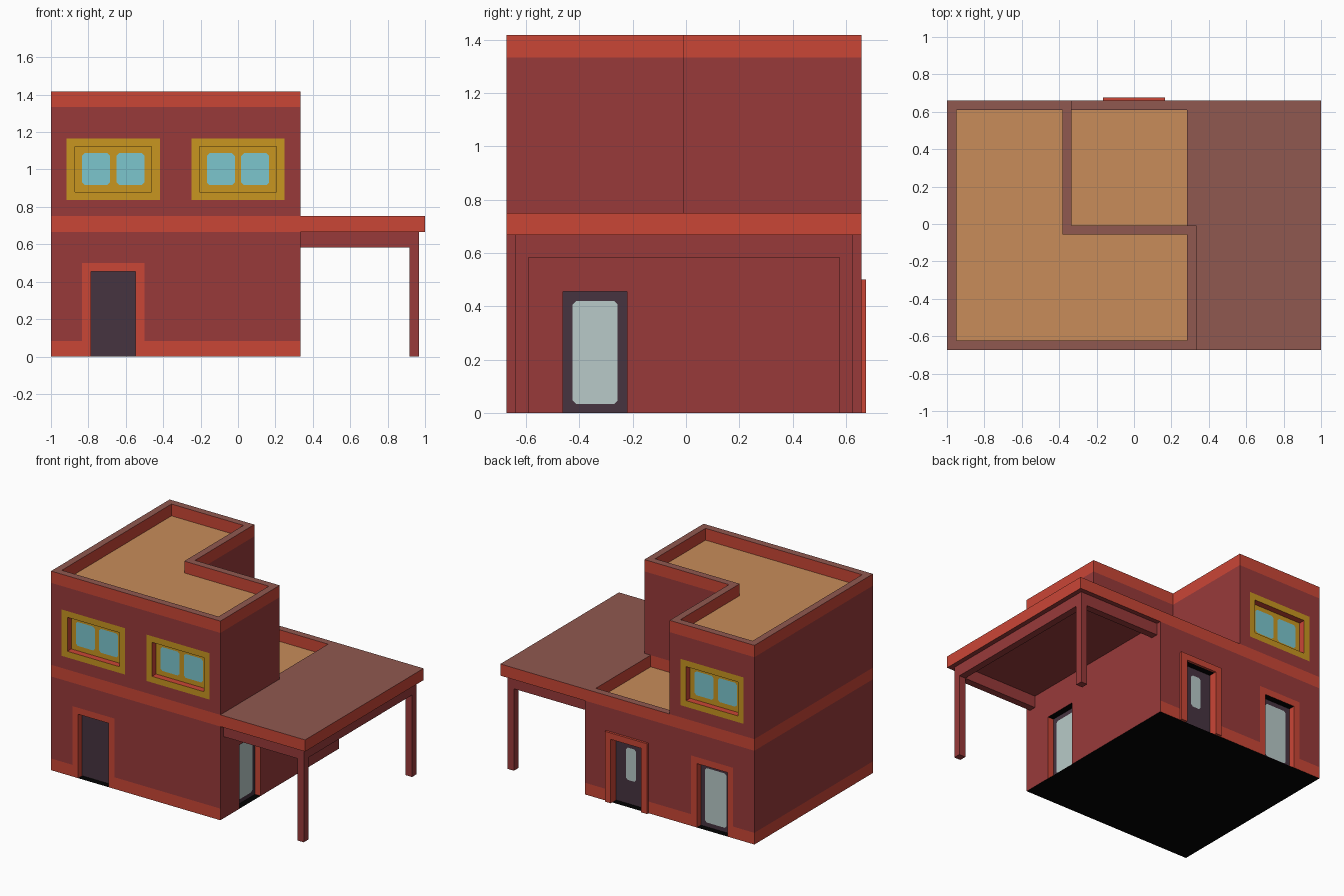
import bpy
from mathutils import Vector

if "Cube" in bpy.data.objects:
    bpy.data.objects.remove(bpy.data.objects["Cube"])

# ---- flat colours (sRGB picked, stored linear) ----
def lin(c):
    c /= 255
    return c / 12.92 if c <= 0.04045 else ((c + 0.055) / 1.055) ** 2.4

COLOURS = {"wall_red": (152, 58, 58), "trim_red": (202, 70, 54), "window_yellow": (200, 150, 32),
           "window_glass": (124, 198, 206), "door_dark": (70, 52, 64), "door_glass": (184, 202, 200),
           "roof_tan": (200, 140, 90), "coping_brown": (144, 88, 80), "underside_black": (2, 2, 2)}
NAMES = list(COLOURS)
MATS = []
for n, c in COLOURS.items():
    m = bpy.data.materials.new(n)
    m.diffuse_color = (*[lin(v) for v in c], 1)
    m.use_nodes = True
    m.node_tree.nodes["Principled BSDF"].inputs["Base Color"].default_value = m.diffuse_color
    MATS.append(m)
WALL, TRIM, YEL, GLASS, DOOR, DGLASS, TAN, COPE, BLACK = range(9)

L, R, F, B = -1.0, 0.333, -0.674, 0.659      # house footprint
NX, NY = -0.333, -0.007                      # inner corner of the upper L
Z1, Z2, Z3, Z4 = 0.667, 0.75, 1.333, 1.417   # storey bands
T = 0.05                                     # parapet thickness
DEPTH = 0.045                                # opening recess


def make(name, polys):
    """Mesh object from (points, material) polygons."""
    verts, faces, mi = [], [], []
    for pts, m in polys:
        faces.append(range(len(verts), len(verts) + len(pts)))
        verts += [tuple(p) for p in pts]
        mi.append(m)
    me = bpy.data.meshes.new(name)
    me.from_pydata(verts, [], [list(f) for f in faces])
    used = sorted(set(mi))
    for u in used:
        me.materials.append(MATS[u])
    for p, m in zip(me.polygons, mi):
        p.material_index = used.index(m)
    ob = bpy.data.objects.new(name, me)
    bpy.context.collection.objects.link(ob)
    return ob


def box(name, x0, x1, y0, y1, z0, z1, side, top=None, bottom=None):
    c = [(x0, y0), (x1, y0), (x1, y1), (x0, y1)]
    polys = [([(*c[i], z0), (*c[(i + 1) % 4], z0), (*c[(i + 1) % 4], z1), (*c[i], z1)], side)
             for i in range(4)]
    polys.append(([(*p, z1) for p in c], side if top is None else top))
    polys.append(([(*p, z0) for p in c[::-1]], side if bottom is None else bottom))
    return make(name, polys)


def window(u):
    return dict(r=(u - .205, u + .205, .88, 1.122), border=.044, bmat=YEL, back=YEL,
                panes=[(u + s - .075, u + s + .075, .917, 1.087) for s in (-.092, .092)], glass=GLASS)


def door(u, border=.046, pane=None):
    return dict(r=(u - .12, u + .12, 0, .455), border=border, bmat=TRIM, back=DOOR,
                panes=[(u + pane[0], u + pane[1], pane[2], pane[3])] if pane else [], glass=DGLASS)


WIDE = (-.085, .085, .033, .42)


def wall(name, p0, p1, z0, z1, openings=(), base=True):
    """Wall seen from outside, left p0 to right p1, with painted bands and recessed openings."""
    a, b = Vector((*p0, 0)), Vector((*p1, 0))
    du = (b - a).normalized()
    nrm = du.cross(Vector((0, 0, 1)))
    axis = 0 if abs(du.x) > .5 else 1
    s = du[axis]
    P = lambda u, z, d=0: a + du * u + Vector((0, 0, z)) - nrm * d
    # openings are given in world x or y; convert to wall distance
    ops = []
    for o in openings:
        f = lambda r: (*sorted(((r[0] - a[axis]) * s, (r[1] - a[axis]) * s)), r[2], r[3])
        ops.append({**o, "r": f(o["r"]), "panes": [f(p) for p in o["panes"]]})
    us, zs = {0, (b - a).length}, {z0, z1} | {z for z in (.083, Z1, Z2, Z3) if z0 < z < z1}
    for o in ops:
        u0, u1, w0, w1 = o["r"]
        k = o["border"]
        us |= {u0 - k, u0, u1, u1 + k}
        zs |= {max(z0, w0 - k), w0, w1, w1 + k}
    us, zs, polys = sorted(us), sorted(zs), []
    for i in range(len(us) - 1):
        for j in range(len(zs) - 1):
            cu, cz = (us[i] + us[i + 1]) / 2, (zs[j] + zs[j + 1]) / 2
            banded = (base and cz < .083) or Z1 < cz < Z2 or cz > Z3
            m, hole = (TRIM if banded else WALL), False
            for o in ops:
                u0, u1, w0, w1 = o["r"]
                k = o["border"]
                hole |= u0 < cu < u1 and w0 < cz < w1
                if u0 - k < cu < u1 + k and w0 - k < cz < w1 + k:
                    m = o["bmat"]
            if not hole:
                polys.append(([P(us[i], zs[j]), P(us[i + 1], zs[j]),
                               P(us[i + 1], zs[j + 1]), P(us[i], zs[j + 1])], m))
    for o in ops:
        u0, u1, w0, w1 = o["r"]
        D = DEPTH
        # reveals and recessed panel
        polys.append(([P(u0, w0), P(u0, w1), P(u0, w1, D), P(u0, w0, D)], TRIM))
        polys.append(([P(u1, w0), P(u1, w0, D), P(u1, w1, D), P(u1, w1)], TRIM))
        polys.append(([P(u0, w1), P(u1, w1), P(u1, w1, D), P(u0, w1, D)], TRIM if w0 > 0 else BLACK))
        if w0 > 0:
            polys.append(([P(u0, w0), P(u0, w0, D), P(u1, w0, D), P(u1, w0)], TRIM))
        polys.append(([P(u0, w0, D), P(u1, w0, D), P(u1, w1, D), P(u0, w1, D)], o["back"]))
        # glass with clipped corners
        c = .014
        for g0, g1, h0, h1 in o["panes"]:
            ring = [(g0 + c, h0), (g1 - c, h0), (g1, h0 + c), (g1, h1 - c),
                    (g1 - c, h1), (g0 + c, h1), (g0, h1 - c), (g0, h0 + c)]
            polys.append(([P(u, z, D - .004) for u, z in ring], o["glass"]))
    return make(name, polys)


# ---- outer walls ----
CX = -.667
wall("front_wall", (L, F), (R, F), 0, Z4, [door(CX), window(CX), window(0)])
wall("left_wall", (L, B), (L, F), 0, Z4)
wall("right_lower_wall", (R, F), (R, B), 0, Z1, [door(-.341, 0, WIDE)], base=False)
wall("right_upper_wall", (R, F), (R, NY), Z1, Z4)
wall("back_lower_wall", (R, B), (L, B), 0, Z2, [door(0, .046, (-.04, .04, .17, .4)), door(CX, .046, WIDE)])
wall("back_upper_wall", (NX, B), (L, B), Z2, Z4, [window(CX)])
wall("terrace_front_wall", (R, NY), (NX, NY), Z1, Z4)
wall("terrace_left_wall", (NX, NY), (NX, B), Z1, Z4)
make("house_underside", [([(L, F, 0), (L, B, 0), (R, B, 0), (R, F, 0)], BLACK)])

# ---- upper roof: L-shaped parapet and floor ----
outer = [(L, F), (R, F), (R, NY), (NX, NY), (NX, B), (L, B)]
inner = [(L + T, F + T), (R - T, F + T), (R - T, NY - T), (NX - T, NY - T), (NX - T, B - T), (L + T, B - T)]
roof = [([(*p, Z3) for p in inner], TAN)]
for i in range(6):
    j = (i + 1) % 6
    roof.append(([(*outer[i], Z4), (*outer[j], Z4), (*inner[j], Z4), (*inner[i], Z4)], COPE))
    roof.append(([(*inner[j], Z3), (*inner[i], Z3), (*inner[i], Z4), (*inner[j], Z4)], TRIM))
make("upper_roof", roof)

# ---- terrace floor and rim ----
X, Y = R - T, B - T
make("terrace", [
    ([(NX, NY, Z1), (X, NY, Z1), (X, Y, Z1), (NX, Y, Z1)], TAN),
    ([(X, NY, Z2), (R, NY, Z2), (R, B, Z2), (X, Y, Z2)], COPE),
    ([(NX, Y, Z2), (X, Y, Z2), (R, B, Z2), (NX, B, Z2)], COPE),
    ([(X, Y, Z1), (X, NY, Z1), (X, NY, Z2), (X, Y, Z2)], TRIM),
    ([(NX, Y, Z1), (X, Y, Z1), (X, Y, Z2), (NX, Y, Z2)], TRIM)])

# ---- carport canopy, beams and posts ----
box("canopy", R, 1, F, B, Z1, Z2, TRIM, COPE, WALL)
for side, y in (("front", F + .033), ("back", B - .033 - T)):
    box(side + "_post", .917, .967, y, y + T, 0, Z1, WALL)
    box(side + "_beam", R, .917, y, y + T, .583, Z1, WALL)
box("side_beam", .917, .967, F + .033 + T, B - .033 - T, .583, Z1, WALL)

# ---- raised back door surround ----
for side, x in (("left", -.167), ("right", .12)):
    box(side + "_door_jamb", x, x + .047, B, B + .016, 0, .455, TRIM)
box("door_lintel", -.167, .167, B, B + .016, .455, .5, TRIM)
